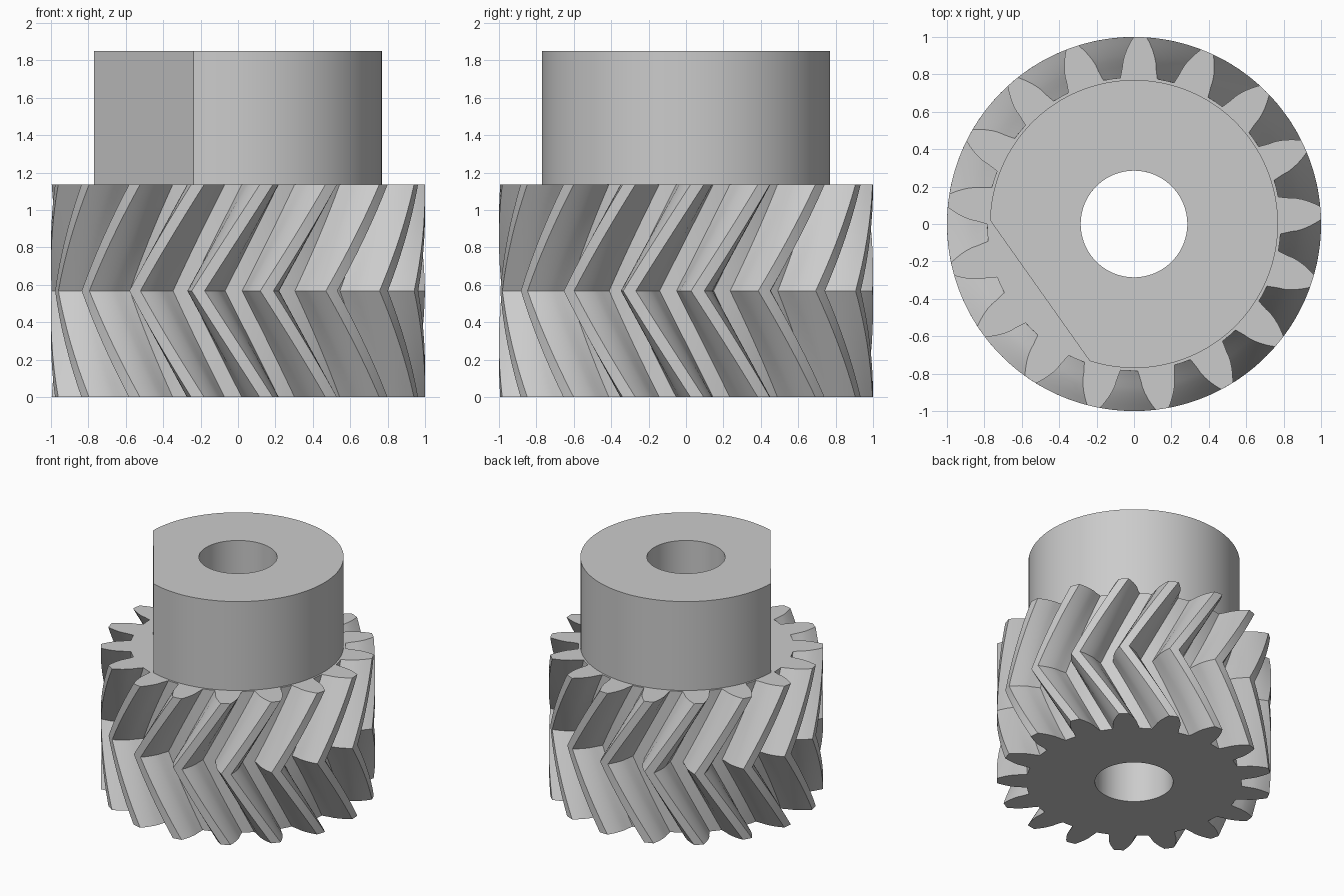
import bpy, bmesh
from math import radians, cos, sin, tan, acos, atan2, sqrt

cube = bpy.data.objects.get("Cube")
if cube:
    bpy.data.objects.remove(cube, do_unlink=True)

TEETH = 17
PITCH = radians(360) / TEETH
TIP_R, ROOT_R, BORE_R = 1.0, 0.785, 0.285
PITCH_R = TIP_R * TEETH / (TEETH + 2)
BASE_R = PITCH_R * cos(radians(20))
GEAR_H, TOTAL_H = 1.135, 1.85
PHASE = radians(3.4)          # direction of one tooth on the end faces
TWIST = radians(21)           # helix turn over half the gear height
HUB_R, FLAT_DIR, FLAT_HALF = 0.77, radians(215.3), radians(36.8)

steel = bpy.data.materials.new("light_grey_steel")
steel.use_nodes = True
grey = (0.6, 0.6, 0.6, 1)
steel.diffuse_color = grey
steel.node_tree.nodes["Principled BSDF"].inputs["Base Color"].default_value = grey


def loft(name, profile, layers, bottom_cap):
    """Stack a polar profile at (z, turn) layers around a round bore."""
    bm = bmesh.new()

    def ring(z, turn, radius=None):
        return [bm.verts.new(((radius or r) * cos(a + turn),
                              (radius or r) * sin(a + turn), z)) for r, a in profile]

    def bridge(lower, upper):
        n = len(lower)
        for i in range(n):
            j = (i + 1) % n
            bm.faces.new((lower[i], lower[j], upper[j], upper[i]))

    outer = [ring(z, turn) for z, turn in layers]
    for low, high in zip(outer, outer[1:]):
        bridge(low, high)
    bore_low = ring(*layers[0], BORE_R)
    bore_high = ring(*layers[-1], BORE_R)
    bridge(outer[-1], bore_high)
    bridge(bore_high, bore_low)
    if bottom_cap:
        bridge(bore_low, outer[0])

    mesh = bpy.data.meshes.new(name)
    bm.to_mesh(mesh)
    bm.free()
    mesh.materials.append(steel)
    obj = bpy.data.objects.new(name, mesh)
    bpy.context.collection.objects.link(obj)
    bpy.ops.object.select_all(action='DESELECT')
    obj.select_set(True)
    bpy.context.view_layer.objects.active = obj
    bpy.ops.object.shade_smooth_by_angle(angle=radians(25))
    return obj


def involute(radius):
    a = acos(min(1, BASE_R / radius))
    return tan(a) - a


# Half tooth: straight root fillet, then an involute flank up to the tip
base_half = PITCH / 4 + involute(PITCH_R)
flank = [(ROOT_R, base_half + radians(1.1))]
STEPS = 5
for s in range(STEPS + 1):
    r = BASE_R + (TIP_R - BASE_R) * s / STEPS
    flank.append((r, base_half - involute(r)))
tooth = [(r, -a) for r, a in flank] + [(TIP_R, 0)] + [(r, a) for r, a in reversed(flank)]
tooth.append((ROOT_R, PITCH / 2))
gear_profile = [(r, a + k * PITCH) for k in range(TEETH) for r, a in tooth]

# Herringbone layers: the twist runs back to the middle and out again
HALF = 8
layers = [(GEAR_H * i / (2 * HALF), PHASE - TWIST * (1 - abs(i - HALF) / HALF))
          for i in range(2 * HALF + 1)]
loft("herringbone_gear", gear_profile, layers, True)

# Hub: round arc closed by one flat side
ARC, FLAT = 84, 16
sweep = radians(360) - 2 * FLAT_HALF
hub_profile = [(HUB_R, FLAT_HALF + sweep * i / ARC) for i in range(ARC)]
chord_d, chord_h = HUB_R * cos(FLAT_HALF), HUB_R * sin(FLAT_HALF)
for i in range(FLAT):
    t = chord_h * (2 * i / FLAT - 1)
    hub_profile.append((sqrt(chord_d ** 2 + t ** 2), atan2(t, chord_d)))
loft("hub", hub_profile, [(GEAR_H, FLAT_DIR), (TOTAL_H, FLAT_DIR)], False)
